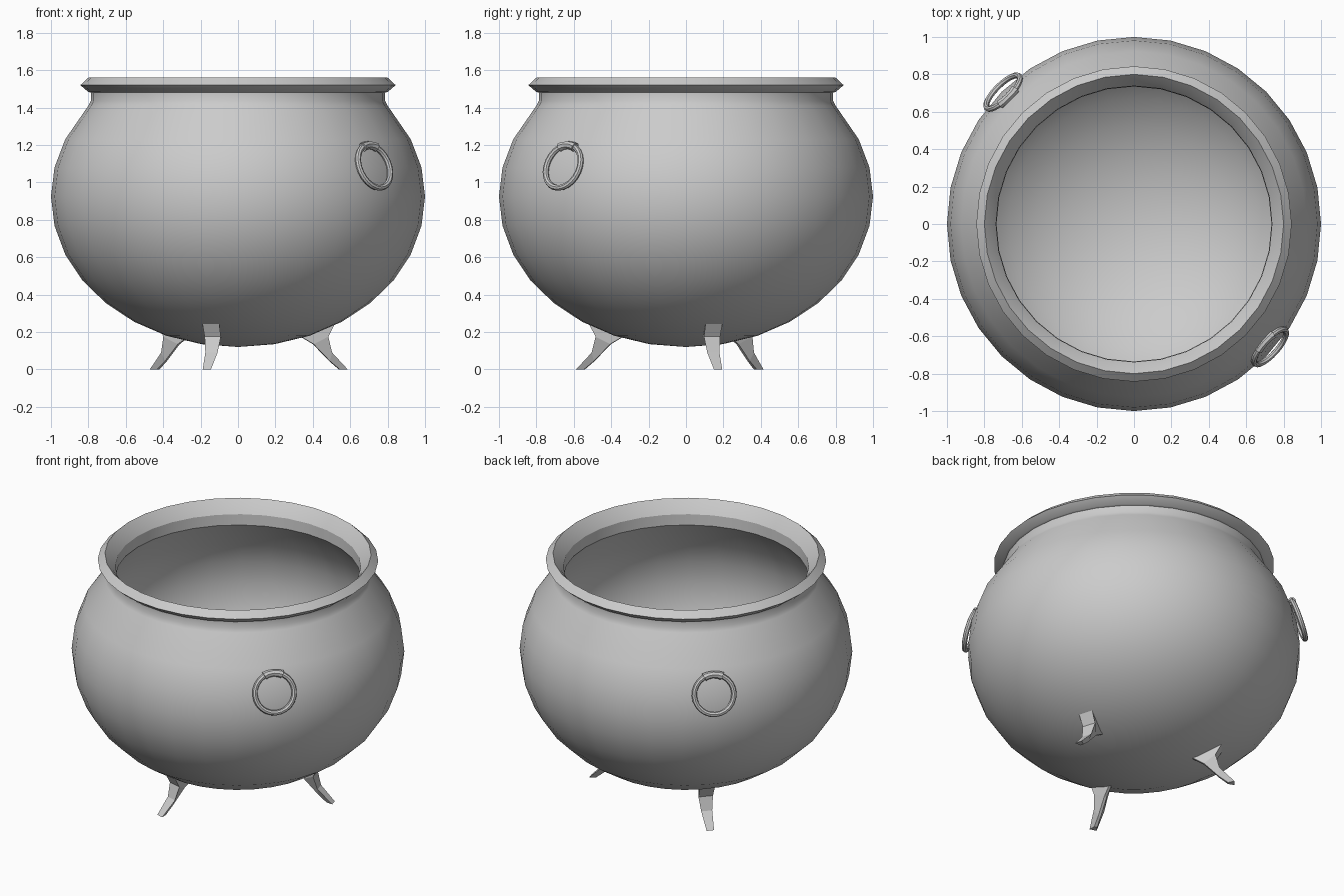
import bpy
from math import sin, cos, pi, radians
from mathutils import Vector, Matrix

if "Cube" in bpy.data.objects:
    bpy.data.objects.remove(bpy.data.objects["Cube"])


def add_mesh(name, verts, faces, smooth=None):
    me = bpy.data.meshes.new(name)
    me.from_pydata(verts, [], faces)
    ob = bpy.data.objects.new(name, me)
    bpy.context.collection.objects.link(ob)
    bpy.ops.object.select_all(action='DESELECT')
    ob.select_set(True)
    bpy.context.view_layer.objects.active = ob
    bpy.ops.object.mode_set(mode='EDIT')
    bpy.ops.mesh.select_all(action='SELECT')
    bpy.ops.mesh.remove_doubles(threshold=0.0001)
    bpy.ops.mesh.normals_make_consistent(inside=False)
    bpy.ops.object.mode_set(mode='OBJECT')
    if smooth:
        bpy.ops.object.shade_smooth_by_angle(angle=radians(smooth))
    return ob


def skin(rows, closed=False):
    """Faces joining successive loops of points; open tubes get end caps."""
    n, m = len(rows[0]), len(rows)
    faces = []
    for i in range(m if closed else m - 1):
        a, b = i * n, (i + 1) % m * n
        faces += [(a + j, a + (j + 1) % n, b + (j + 1) % n, b + j) for j in range(n)]
    if not closed:
        faces += [tuple(range(n)), tuple(range((m - 1) * n, m * n))]
    return [p for r in rows for p in r], faces


def lathe(name, profile, sides=32):
    rows = [[(r * cos(2 * pi * j / sides), r * sin(2 * pi * j / sides), z)
             for j in range(sides)] for r, z in profile]
    verts, faces = skin(rows)
    return add_mesh(name, verts, faces[:-2], 30)


# Pot: outer wall, flared rim, then inner wall back to the centre
outer = [(0, .12), (.195, .135), (.383, .18), (.556, .255), (.707, .355), (.831, .475),
         (.924, .615), (.981, .768), (1, .925), (.981, 1.08), (.924, 1.23), (.80, 1.41),
         (.787, 1.435), (.787, 1.48)]
rim = [(.80, 1.483), (.843, 1.52), (.80, 1.56), (.765, 1.52), (.738, 1.48), (.735, 1.41)]
inner = [(r * .95, .925 + (z - .925) * .95) for r, z in reversed(outer[:11])]
lathe("pot_body", outer + rim + inner)

# Claw feet: outer face and narrow inner ridge, given as (radius, z, half width)
front = [(.53, .25, .047), (.49, .175, .045), (.515, .09, .034), (.605, 0, .023)]
ridge = [(.35, .175, .008), (.42, .135, .008), (.51, .045, .008), (.565, 0, .01)]
for i, deg in enumerate((16.5, 139, 254)):
    rot = Matrix.Rotation(radians(deg), 3, 'Z')
    rows = [[rot @ Vector(p) for p in ((fr, -fw, fz), (fr, fw, fz), (rr, rw, rz), (rr, -rw, rz))]
            for (fr, fz, fw), (rr, rz, rw) in zip(front, ridge)]
    add_mesh(f"foot_{i + 1}", *skin(rows))


def arc_tube(name, mat, sections, sides, closed):
    """Tube round the ring path; sections are (angle, tube radius)."""
    R = .121
    rows = []
    for a, t in sections:
        loop = []
        for k in range(sides):
            b = 2 * pi * k / sides
            d = R + t * cos(b)
            loop.append(mat @ Vector((d * cos(a), d * sin(a), t * sin(b))))
        rows.append(loop)
    add_mesh(name, *skin(rows, closed), 40)


# Ring handles, tilted to lie on the wall, each with a sleeve at the top
tilt = radians(19)
for side, x, y in (("front", .728, -.657), ("back", -.70, .705)):
    out = Vector((x, y, 0)).normalized()
    axis = out * cos(tilt) + Vector((0, 0, sin(tilt)))
    up = Vector((0, 0, cos(tilt))) - out * sin(tilt)
    mat = Matrix((up.cross(axis), up, axis)).transposed().to_4x4()
    mat = Matrix.Translation((x, y, 1.085)) @ mat
    arc_tube(f"{side}_ring", mat, [(2 * pi * i / 24, .016) for i in range(24)], 8, True)
    arc_tube(f"{side}_ring_sleeve", mat,
             [(pi / 2 + radians(d), t) for d, t in
              ((-27, .025), (-16, .023), (0, .022), (16, .023), (27, .025))], 8, False)
